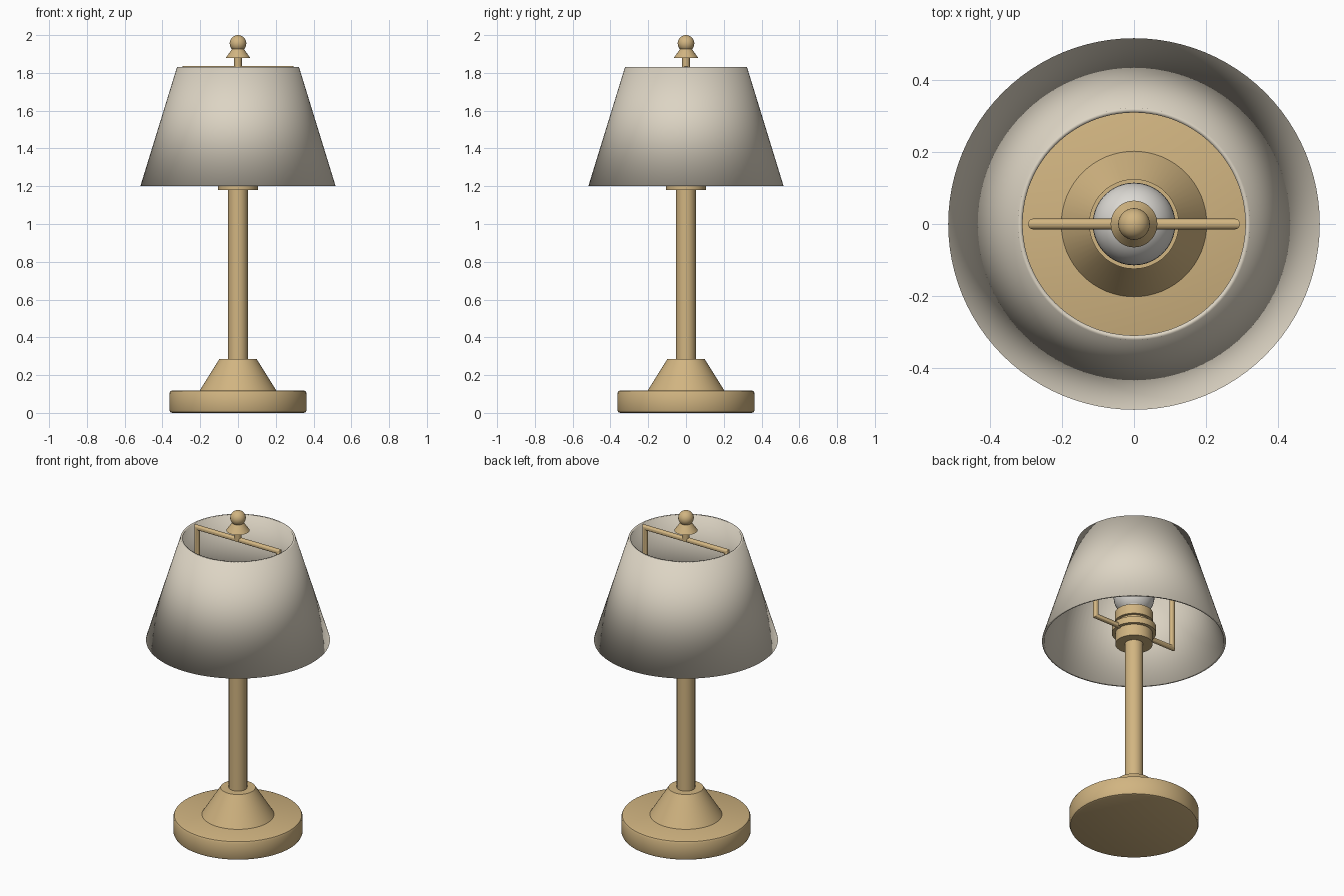
import bpy, bmesh, math

if "Cube" in bpy.data.objects:
    bpy.data.objects.remove(bpy.data.objects["Cube"])


def material(name, rgb):
    m = bpy.data.materials.new(name)
    m.diffuse_color = (*rgb, 1.0)
    m.use_nodes = True
    m.node_tree.nodes["Principled BSDF"].inputs["Base Color"].default_value = m.diffuse_color
    return m


BRASS = material("warm brass", (0.64, 0.46, 0.22))
CREAM = material("cream fabric", (0.72, 0.66, 0.55))
GLASS = material("bulb white", (0.72, 0.70, 0.66))


def finish(name, bm, mat, sharp=35):
    """Turn a bmesh into a smooth-shaded object, optionally with sharp creases."""
    bmesh.ops.recalc_face_normals(bm, faces=bm.faces)
    me = bpy.data.meshes.new(name)
    bm.to_mesh(me)
    bm.free()
    me.materials.append(mat)
    me.shade_smooth()
    if sharp:
        me.set_sharp_from_angle(angle=math.radians(sharp))
    ob = bpy.data.objects.new(name, me)
    bpy.context.collection.objects.link(ob)
    return ob


def bridge(bm, a, b):
    n = len(a)
    for i in range(n):
        j = (i + 1) % n
        bm.faces.new((a[i], a[j], b[j], b[i]))


def lathe(name, profile, mat, n=64, hollow=False, sharp=35):
    """Revolve (radius, z) points; cap the ends, or close the loop if hollow."""
    bm = bmesh.new()
    rings = [[bm.verts.new((r * math.cos(2 * math.pi * i / n),
                            r * math.sin(2 * math.pi * i / n), z))
              for i in range(n)] for r, z in profile]
    for a, b in zip(rings, rings[1:]):
        bridge(bm, a, b)
    if hollow:
        bridge(bm, rings[-1], rings[0])
    else:
        bm.faces.new(rings[0])
        bm.faces.new(rings[-1])
    return finish(name, bm, mat, sharp)


def ball(name, radius, z, mat):
    bm = bmesh.new()
    bmesh.ops.create_uvsphere(bm, u_segments=40, v_segments=20, radius=radius)
    bmesh.ops.translate(bm, verts=bm.verts, vec=(0, 0, z))
    return finish(name, bm, mat)


# Foot: rounded disc, cone and post
lathe("base_disc", [(0.348, 0), (0.358, 0.004), (0.363, 0.014), (0.363, 0.104),
                    (0.358, 0.115), (0.348, 0.119)], BRASS)
lathe("base_cone", [(0.205, 0.115), (0.098, 0.286)], BRASS)
lathe("post", [(0.052, 0.28), (0.052, 1.19)], BRASS, 40)

# Stepped socket and bulb
lathe("socket", [(0.105, 1.18), (0.105, 1.25), (0.125, 1.25), (0.125, 1.29),
                 (0.09, 1.29), (0.09, 1.32), (0.107, 1.32), (0.107, 1.38)], BRASS, 48)
lathe("bulb_neck", [(0.065, 1.37), (0.085, 1.42)], GLASS, 40)
ball("bulb", 0.115, 1.485, GLASS)

# Shade: thin open cone, softly shaded across its rims
lathe("shade", [(0.517, 1.2), (0.323, 1.83), (0.310, 1.83), (0.504, 1.2)],
      CREAM, 96, hollow=True, sharp=None)

# Harp: rectangular rod frame with mitred corners
bm = bmesh.new()
R, HALF_W, LOW, HIGH = 0.015, 0.28, 1.26, 1.822
rings = []
for sx, sz in ((-1, -1), (1, -1), (1, 1), (-1, 1)):
    ring = []
    for i in range(16):
        a = 2 * math.pi * i / 16
        out = R * math.cos(a)
        ring.append(bm.verts.new((sx * (HALF_W + out), R * math.sin(a),
                                  (HIGH if sz > 0 else LOW) + sz * out)))
    rings.append(ring)
for k in range(4):
    bridge(bm, rings[k], rings[(k + 1) % 4])
finish("harp", bm, BRASS)

# Finial: stem, flared cap and ball
lathe("finial_stem", [(0.02, 1.815), (0.02, 1.885)], BRASS, 24)
lathe("finial_cap", [(0.065, 1.879), (0.03, 1.928)], BRASS, 40)
ball("finial_ball", 0.044, 1.956, BRASS)
